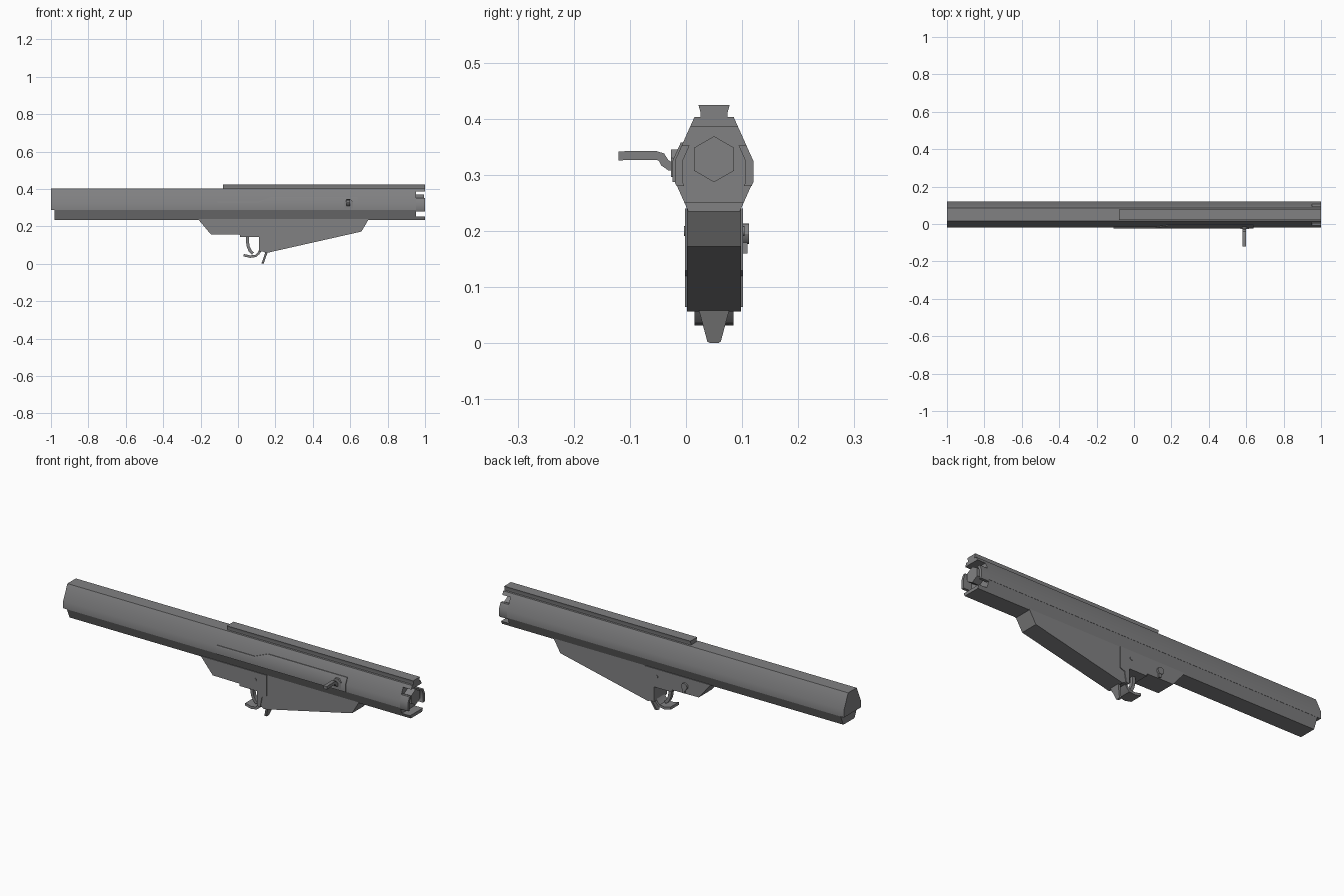
import bpy, bmesh, math
from mathutils import Vector

cube = bpy.data.objects.get("Cube")
if cube:
    bpy.data.objects.remove(cube, do_unlink=True)

steel = bpy.data.materials.new("grey steel")
steel.use_nodes = True
colour = (0.22, 0.22, 0.225, 1)
steel.diffuse_color = colour
steel.node_tree.nodes["Principled BSDF"].inputs["Base Color"].default_value = colour

MID = 0.05  # the body lies slightly behind y = 0, balanced by the handle


def finish(name, bm):
    bmesh.ops.recalc_face_normals(bm, faces=bm.faces)
    mesh = bpy.data.meshes.new(name)
    bm.to_mesh(mesh)
    bm.free()
    mesh.materials.append(steel)
    obj = bpy.data.objects.new(name, mesh)
    bpy.context.collection.objects.link(obj)
    bpy.ops.object.select_all(action='DESELECT')
    obj.select_set(True)
    bpy.context.view_layer.objects.active = obj
    bpy.ops.object.shade_smooth_by_angle(angle=math.radians(30))
    return obj


def prism(name, pts, axis, a, b, shear=0):
    """Extrude a (y, z) outline along x, or an (x, z) outline along y."""
    bm = bmesh.new()

    def place(p, d):
        return (d + shear * p[1], p[0], p[1]) if axis == 'x' else (p[0], d, p[1])
    near = [bm.verts.new(place(p, a)) for p in pts]
    far = [bm.verts.new(place(p, b)) for p in pts]
    bm.faces.new(near)
    bm.faces.new(far)
    for i in range(len(pts)):
        j = (i + 1) % len(pts)
        bm.faces.new((near[i], near[j], far[j], far[i]))
    return finish(name, bm)


def ribbon(path, thick):
    """Outline of constant thickness around an open 2D path."""
    pts = [Vector(p) for p in path]
    left, right = [], []
    for i, p in enumerate(pts):
        d = (pts[min(i + 1, len(pts) - 1)] - pts[max(i - 1, 0)]).normalized()
        n = Vector((-d.y, d.x)) * thick / 2
        left.append(p + n)
        right.append(p - n)
    return left + right[::-1]


# Half width of the body at the heights where its section bends
SECTION = [(0.235, 0.047), (0.287, 0.07), (0.325, 0.07), (0.403, 0.035)]


def half(z):
    for (z0, w0), (z1, w1) in zip(SECTION, SECTION[1:]):
        if z <= z1:
            return w0 + (w1 - w0) * (z - z0) / (z1 - z0)
    return SECTION[-1][1]


def slab(name, zs, a, b, inset=0):
    right = [(MID + half(z) - inset, z) for z in zs]
    left = [(MID - half(z) + inset, z) for z in reversed(zs)]
    return prism(name, right + left, 'x', a, b)


# Long body: upper and lower shells
slab("upper_receiver", [0.287, 0.325, 0.403], -1, 0.953)
slab("lower_receiver", [0.235, 0.287], -0.98, 0.953, 0.001)

# Notched rear end: top lip, bottom lip, side tongues and hexagonal boss
slab("rear_top_lip", [0.385, 0.403], 0.953, 1)
slab("rear_bottom_lip", [0.235, 0.252], 0.953, 1, 0.001)
for side, label in ((1, "rear"), (-1, "front")):
    zs = [0.28, 0.287, 0.325, 0.352]
    outer = [(MID + side * half(z), z) for z in zs]
    inner = [(MID + side * (half(z) - 0.014), z) for z in reversed(zs)]
    prism("end_tongue_" + label, outer + inner, 'x', 0.953, 1)
hexagon = [(MID + 0.041 * math.sin(k * math.pi / 3), 0.328 + 0.041 * math.cos(k * math.pi / 3))
           for k in range(6)]
prism("hex_boss", hexagon, 'x', 0.95, 0.995)

# Flared sight rail
rail = [(0.023, 0.4), (0.023, 0.409), (0.027, 0.418), (0.028, 0.425)]
rail = [(0.024, 0.4), (0.024, 0.411), (0.028, 0.425)]
prism("sight_rail", [(MID + w, z) for w, z in rail] + [(MID - w, z) for w, z in rail[::-1]],
      'x', -0.08, 1)

# Stepped side cover that follows the body surface
bm = bmesh.new()
layers = []
for lift in (0.004, -0.006):
    layers.append([[bm.verts.new((x, MID - half(z) - lift, z)) for z in (0.287, 0.325, top)]
                   for x, top in ((-0.11, 0.332), (0.11, 0.332), (0.18, 0.358), (0.64, 0.358))])
out, back = layers
for grid in layers:
    for i in range(3):
        for j in range(2):
            bm.faces.new((grid[i][j], grid[i + 1][j], grid[i + 1][j + 1], grid[i][j + 1]))
for i in range(3):
    for j in (0, 2):
        bm.faces.new((out[i][j], out[i + 1][j], back[i + 1][j], back[i][j]))
for j in range(2):
    for i in (0, 3):
        bm.faces.new((out[i][j], out[i][j + 1], back[i][j + 1], back[i][j]))
finish("side_cover", bm)

# Cocking handle and its raised mount
prism("handle_mount", [(0.57, 0.296), (0.615, 0.296), (0.615, 0.33), (0.6, 0.345),
                       (0.58, 0.345), (0.57, 0.33)], 'y', -0.027, 0)
handle = [(-0.12, 0.334), (-0.055, 0.335), (-0.044, 0.332), (-0.038, 0.322), (-0.03, 0.316), (0, 0.314)]
prism("cocking_handle", ribbon(handle, 0.016), 'x', 0.579, 0.599)

# Trigger housing and magazine well below the body
prism("trigger_housing", [(-0.215, 0.24), (-0.145, 0.157), (0.01, 0.155), (0.01, 0.143),
                          (0.113, 0.143), (0.113, 0.065), (0.13, 0.065), (0.14, 0.12),
                          (0.166, 0.13), (0.166, 0.24)], 'y', -0.002, 0.102)
prism("magazine_well", [(0.125, 0.24), (0.125, 0.07), (0.15, 0.057), (0.66, 0.172), (0.7, 0.24)],
      'y', 0.002, 0.098)

# Trigger, guard and magazine catch
trigger = [(0.05, 0.15), (0.05, 0.12), (0.055, 0.09), (0.066, 0.067), (0.08, 0.055)]
prism("trigger", ribbon(trigger, 0.016), 'y', 0.04, 0.06)
guard = [(0.03, 0.046), (0.065, 0.038), (0.095, 0.042), (0.11, 0.056), (0.122, 0.075)]
prism("trigger_guard", ribbon(guard, 0.013), 'y', 0.015, 0.085)
prism("magazine_catch", [(0.02, 0.07), (0.038, 0.003), (0.043, 0), (0.057, 0), (0.062, 0.003), (0.08, 0.07)],
      'x', 0.125, 0.137, 0.35)


def disc(name, x, z, r, y0, y1):
    ring = [(x + r * math.cos(k * math.pi / 6), z + r * math.sin(k * math.pi / 6)) for k in range(12)]
    prism(name, ring, 'y', y0, y1)


# Cross pin and selector
disc("cross_pin", 0.1, 0.2, 0.009, -0.004, 0.104)
disc("selector_hub", -0.066, 0.195, 0.018, 0.1, 0.112)
prism("selector_lever", [(-0.073, 0.2), (-0.059, 0.2), (-0.055, 0.16), (-0.068, 0.16)], 'y', 0.1, 0.11)
